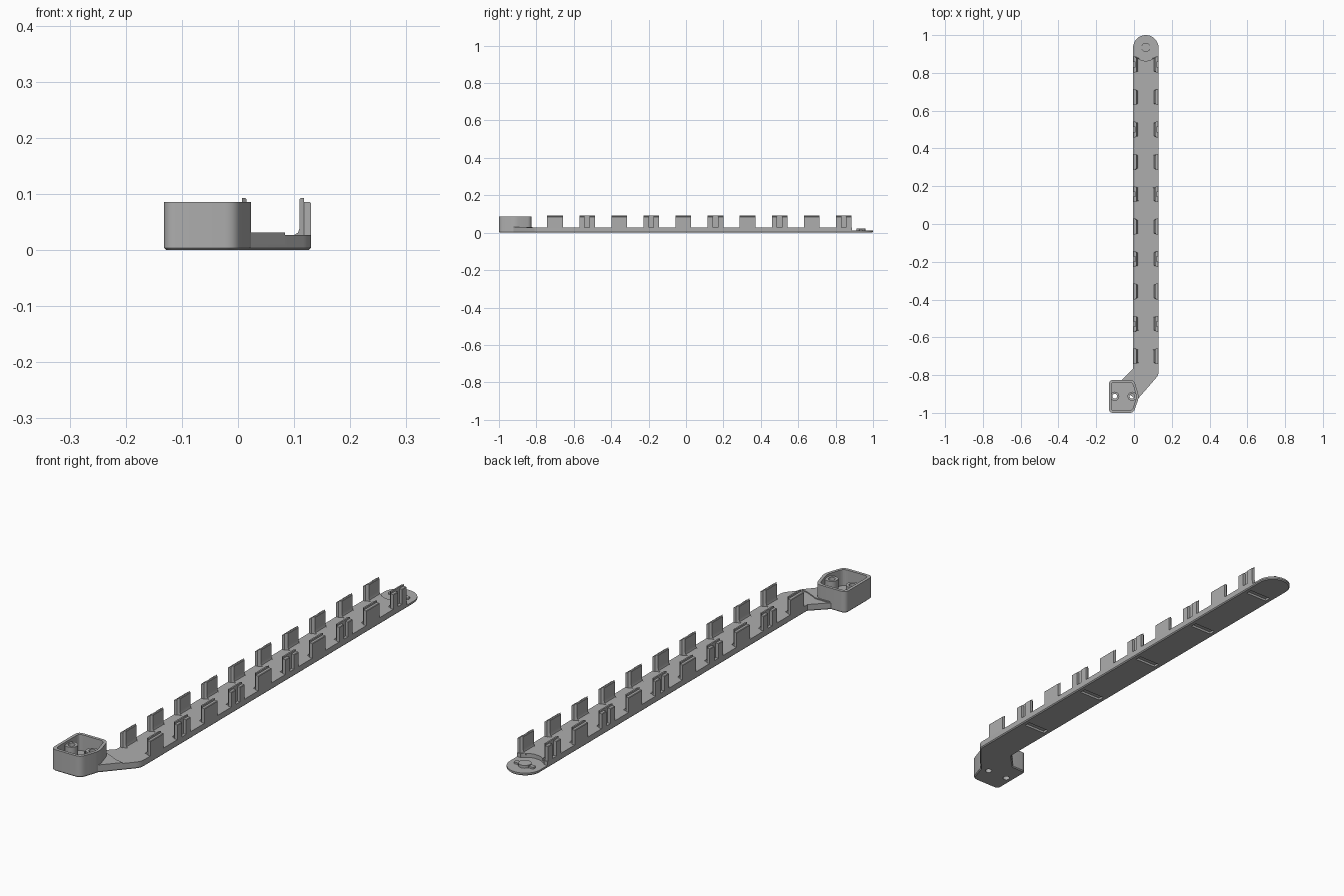
import bpy, bmesh, math

if "Cube" in bpy.data.objects:
    bpy.data.objects.remove(bpy.data.objects["Cube"], do_unlink=True)

grey = bpy.data.materials.new("plain_grey")
grey.use_nodes = True
colour = (0.42, 0.42, 0.42, 1)
grey.diffuse_color = colour
grey.node_tree.nodes["Principled BSDF"].inputs["Base Color"].default_value = colour

AXIS = 0.0625      # centre line of the rail in x
HALF = 0.0675      # half width of the rail
END_Y = 0.9325     # centre of the round tip
TOP = 0.027        # top of the rail


def finish(name, bm, cutter=False):
    bmesh.ops.recalc_face_normals(bm, faces=bm.faces)
    mesh = bpy.data.meshes.new(name)
    bm.to_mesh(mesh)
    bm.free()
    ob = bpy.data.objects.new(name, mesh)
    bpy.context.collection.objects.link(ob)
    mesh.materials.append(grey)
    if cutter:
        ob.hide_render = True
        ob.hide_set(True)
        ob.display_type = 'WIRE'
    else:
        mesh.shade_smooth()
        mesh.set_sharp_from_angle(angle=math.radians(30))
    return ob


def prism(name, outline, z0, z1, chamfer=0, cutter=False):
    """Upright extrusion of an xy outline, optionally chamfered underneath."""
    bm = bmesh.new()
    base = bm.faces.new([bm.verts.new((x, y, z0)) for x, y in outline])
    rim = list(base.edges)
    out = bmesh.ops.extrude_face_region(bm, geom=[base], use_keep_orig=True)
    for v in out["geom"]:
        if isinstance(v, bmesh.types.BMVert):
            v.co.z = z1
    if chamfer:
        bmesh.ops.bevel(bm, geom=rim, offset=chamfer, segments=1, affect='EDGES')
    return finish(name, bm, cutter)


def arc(cx, cy, r, a0, a1, n):
    return [(cx + r * math.cos(math.radians(a0 + (a1 - a0) * i / n)),
             cy + r * math.sin(math.radians(a0 + (a1 - a0) * i / n))) for i in range(n + 1)]


def circle(cx, cy, r, n=32):
    return arc(cx, cy, r, 0, 360 - 360 / n, n - 1)


def box(x0, x1, y0, y1):
    return [(x0, y0), (x1, y0), (x1, y1), (x0, y1)]


def rounded(points, r, n=5):
    """Round the corners of an outline with short quadratic curves."""
    out = []
    for i, (x, y) in enumerate(points):
        ends = []
        for qx, qy in (points[i - 1], points[(i + 1) % len(points)]):
            d = math.hypot(qx - x, qy - y)
            ends.append((x + (qx - x) * r / d, y + (qy - y) * r / d))
        (ax, ay), (bx, by) = ends
        for k in range(n + 1):
            t = k / n
            out.append(((1 - t) ** 2 * ax + 2 * t * (1 - t) * x + t * t * bx,
                        (1 - t) ** 2 * ay + 2 * t * (1 - t) * y + t * t * by))
    return out


def cut(target, *cutters):
    for c in cutters:
        m = target.modifiers.new(c.name, 'BOOLEAN')
        m.operation = 'DIFFERENCE'
        m.solver = 'EXACT'
        m.object = c


# Rail with its bent neck and round tip
bend = rounded([(0.0, -0.95), (0.13, -0.8), (0.13, -0.7)], 0.02)[6:12]
rail = prism("rail", [(-0.09, -0.85), (-0.02, -0.94), (0.015, -0.932)] + bend
             + arc(AXIS, END_Y, HALF, 0, 180, 32) + [(-0.005, -0.765)], 0, TOP, 0.004)

# The tip is stepped down to a thin disc
cut(rail,
    prism("tip_round_cutter", circle(AXIS, END_Y, 0.069, 48), 0.011, 0.1, cutter=True),
    prism("tip_end_cutter", box(-0.1, 0.2, 0.888, 1.1), 0.011, 0.1, cutter=True))

# Raised locating key on the tip
prism("tip_key", circle(AXIS, 0.935, 0.024), 0.008, 0.022)
prism("tip_key_bar", rounded(box(AXIS - 0.044, AXIS + 0.044, 0.926, 0.944), 0.006),
      0.008, 0.018)

# Slightly thicker pad where the neck meets the head
prism("neck_pad", [(-0.08, -0.86), (0.015, -0.932), (0.084, -0.853), (0.05, -0.846),
                   (0.02, -0.832), (0.0, -0.822), (-0.06, -0.822)], 0.01, 0.031)

# Hollow mounting head
outline = [(-0.132, -1), (-0.002, -1), (0.027, -0.915), (0.0, -0.826), (-0.132, -0.826)]
head = prism("mount_head", rounded(outline, 0.022), 0, 0.086, 0.004)
inner = [(-0.12, -0.988), (-0.01, -0.988), (0.014, -0.915), (-0.009, -0.838), (-0.12, -0.838)]
pocket = prism("pocket_cutter", rounded(inner, 0.018), 0.022, 0.2, cutter=True)
cut(head, pocket)

# Screw bosses and their through holes
for side, x in (("right", -0.102), ("left", -0.01)):
    hole = prism(side + "_screw_cutter", circle(x, -0.912, 0.013), -0.1, 0.2, cutter=True)
    outer_x = -0.125 if side == "right" else 0.018
    boss = prism(side + "_screw_boss", circle(x, -0.912, 0.024), 0.015, 0.076)
    web = prism(side + "_boss_web", box(min(x, outer_x), max(x, outer_x), -0.93, -0.894),
                0.015, 0.076)
    for part in (head, boss, web, rail):
        cut(part, hole)


def clip_piece(name, y, sign, profile, halves):
    """Extrude an (inset from rail edge, z) profile along y; inner points taper in."""
    bm = bmesh.new()
    for y0, y1 in halves:
        ends = []
        for end in (y0, y1):
            ring = []
            for inset, z in profile:
                taper = 0.008 if inset > 0.015 and abs(end) > 0.03 else 0
                ye = end - math.copysign(taper, end)
                ring.append(bm.verts.new((AXIS + sign * (HALF - inset), y + ye, z)))
            ends.append(ring)
        n = len(profile)
        bm.faces.new(ends[0])
        bm.faces.new(ends[1][::-1])
        for i in range(n):
            j = (i + 1) % n
            bm.faces.new((ends[0][i], ends[0][j], ends[1][j], ends[1][i]))
    finish(name, bm)


# Two rows of clips, every second pair notched on the outside for a strap
INNER = [(0.012, 0.02), (0.032, 0.02), (0.03, TOP), (0.023, 0.031), (0.02, 0.04),
         (0.02, 0.091), (0.018, 0.093), (0.012, 0.093)]
OUTER = [(0, 0.02), (0.012, 0.02), (0.012, 0.086), (0.002, 0.086), (0, 0.084)]
W = 0.042
for i in range(10):
    y = -0.7 + i * 0.1715
    notched = i % 2 == 1
    halves = [(-W, -0.013), (0.013, W)] if notched else [(-W, W)]
    for side, sign in (("left", 1), ("right", -1)):
        label = f"{side}_clip_{i + 1}"
        clip_piece(label + "_tab", y, sign, INNER, [(-W, W)])
        clip_piece(label + "_wall", y, sign, OUTER, halves)
    # Strap groove under the rail
    if notched:
        cut(rail, prism(f"strap_groove_cutter_{i}",
                        box(AXIS - 0.048, AXIS + 0.048, y - 0.013, y + 0.013),
                        -0.05, 0.009, cutter=True))
